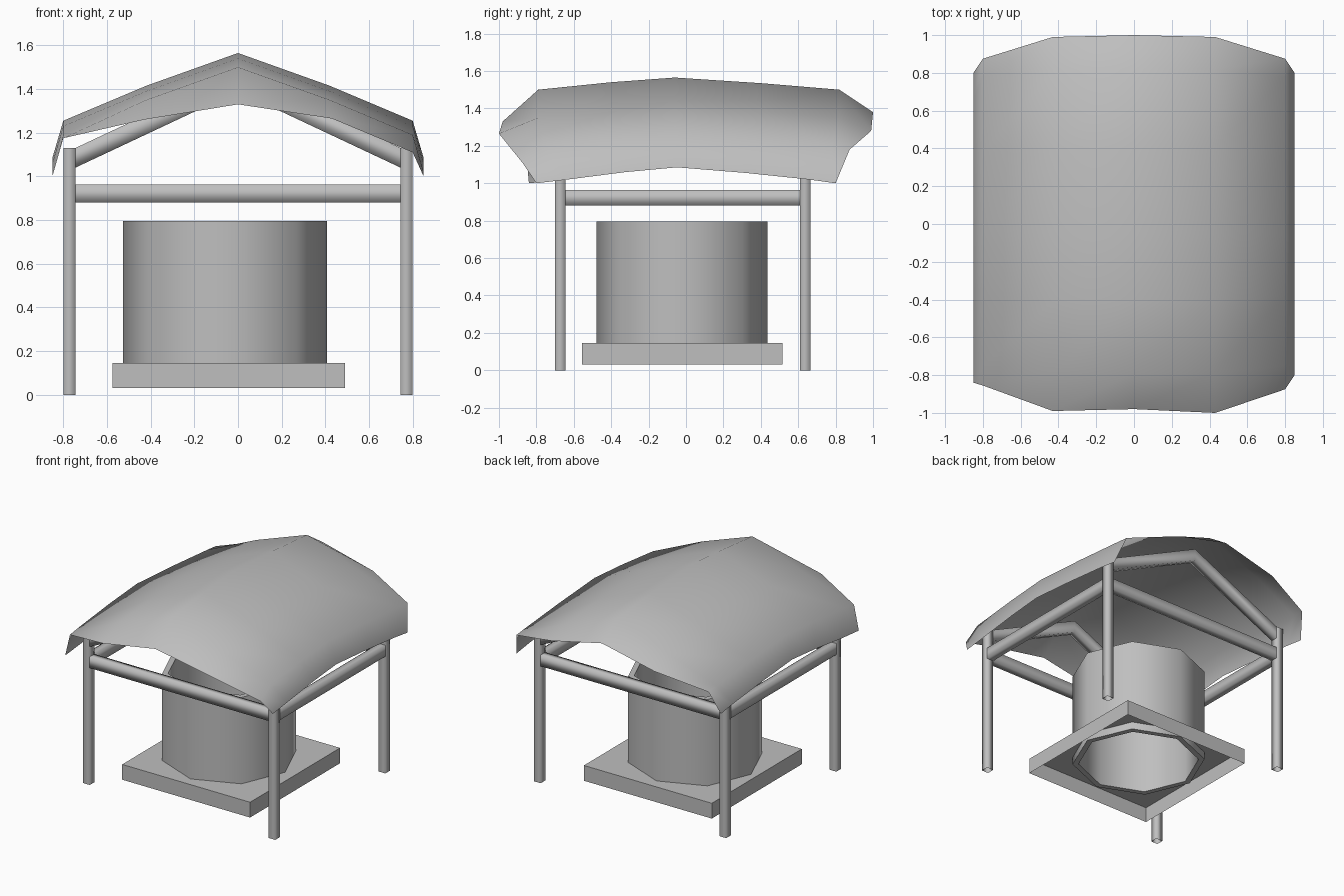
import bpy, math
from math import cos, sin, pi

cube = bpy.data.objects.get("Cube")
if cube:
    bpy.data.objects.remove(cube, do_unlink=True)

grey = bpy.data.materials.new("plain grey")
grey.use_nodes = True
colour = (0.52, 0.52, 0.52, 1)
grey.diffuse_color = colour
grey.node_tree.nodes["Principled BSDF"].inputs["Base Color"].default_value = colour


def loft(name, rings, closed=True, loop=False, smooth=None):
    """Skin a list of equal point rings; smooth is the sharp angle in degrees."""
    n = len(rings[0])
    faces = []
    for r in range(len(rings) if loop else len(rings) - 1):
        a, b = r * n, (r + 1) % len(rings) * n
        for i in range(n if closed else n - 1):
            j = (i + 1) % n
            faces.append((a + i, a + j, b + j, b + i))
    mesh = bpy.data.meshes.new(name)
    mesh.from_pydata([p for ring in rings for p in ring], [], faces)
    mesh.materials.append(grey)
    obj = bpy.data.objects.new(name, mesh)
    bpy.context.collection.objects.link(obj)
    if smooth:
        bpy.ops.object.select_all(action='DESELECT')
        obj.select_set(True)
        bpy.context.view_layer.objects.active = obj
        bpy.ops.object.shade_smooth_by_angle(angle=math.radians(smooth))
    return obj


CORNERS = [(-1, -1), (1, -1), (1, 1), (-1, 1)]
HALF = 0.0275            # half the post width
POST_X, FRONT_Y, BACK_Y = 0.772, -0.672, 0.637
RAIL_Z, RAIL_H = 0.922, 0.042

# Corner posts, open at the ends
for side, x in (("right", -POST_X), ("left", POST_X)):
    for end, y in (("front", FRONT_Y), ("back", BACK_Y)):
        loft(f"{end}_{side}_post",
             [[(x + HALF * u, y + HALF * v, z) for u, v in CORNERS] for z in (0, 1.13)],
             smooth=100)

# Rails and gable rafters at front and back
inner = POST_X - HALF
for end, y in (("front", FRONT_Y), ("back", BACK_Y)):
    loft(f"{end}_rail",
         [[(x, y + HALF * u, RAIL_Z + RAIL_H * v) for u, v in CORNERS] for x in (-inner, inner)],
         smooth=100)
    loft(f"{end}_rafters",
         [[(x, y + HALF * u, z + 0.045 * v) for u, v in CORNERS]
          for x, z in ((-inner, 1.085), (0, 1.435), (inner, 1.085))],
         smooth=100)

# Side rails
for side, x in (("right", -POST_X), ("left", POST_X)):
    loft(f"{side}_rail",
         [[(x - HALF * u, y, RAIL_Z + RAIL_H * v) for u, v in CORNERS]
          for y in (FRONT_Y + HALF, BACK_Y - HALF)],
         smooth=100)

# Cloth canopy: ridge line swept over a drooping cross-section
columns = [(0.85, 0.48, 0.8), (0.8, 0.31, 0.95), (0.42, 0.15, 1)]   # x, drop, y shrink
section = [(-x, d, s) for x, d, s in columns] + [(0, 0, 1)] + columns[::-1]
ridge = [(-0.79, 1.5), (-0.4, 1.54), (-0.06, 1.565), (0.4, 1.535), (0.82, 1.5)]
front_hem = [(-0.85, -0.84, 1.0), (-0.8, -0.855, 1.175), (-0.43, -0.99, 1.26), (0, -0.98, 1.33),
             (0.43, -1, 1.265), (0.8, -0.875, 1.11), (0.85, -0.8, 1.0)]
back_half = [(0.43, 0.99, 1.28), (0.8, 0.875, 1.18), (0.85, 0.8, 1.0)]
back_hem = [(-x, y, z) for x, y, z in back_half[::-1]] + [(0, 1, 1.38)] + back_half
rows = [[(x, y * s, z - d) for x, d, s in section] for y, z in ridge]
loft("canopy", [front_hem] + rows + [back_hem], closed=False, smooth=100)


# Eight-sided open drum with a thick wall
def octagon(r, z):
    return [(-0.06 + r * cos(i * pi / 4), -0.022 + r * 0.98 * sin(i * pi / 4), z)
            for i in range(8)]


OUTER, INNER, TOP, BOTTOM = 0.467, 0.425, 0.795, 0.09
loft("drum", [octagon(OUTER, BOTTOM), octagon(OUTER, TOP),
              octagon(INNER, TOP), octagon(INNER, BOTTOM)], loop=True, smooth=50)


# Square plinth, hollow beneath, with an opening under the drum
def square(z):
    return [(-0.043 + 0.532 * round(cos(i * pi / 4)), -0.02 + 0.535 * round(sin(i * pi / 4)), z)
            for i in range(8)]


loft("plinth", [square(0.03), square(0.145), octagon(INNER, 0.145)])
